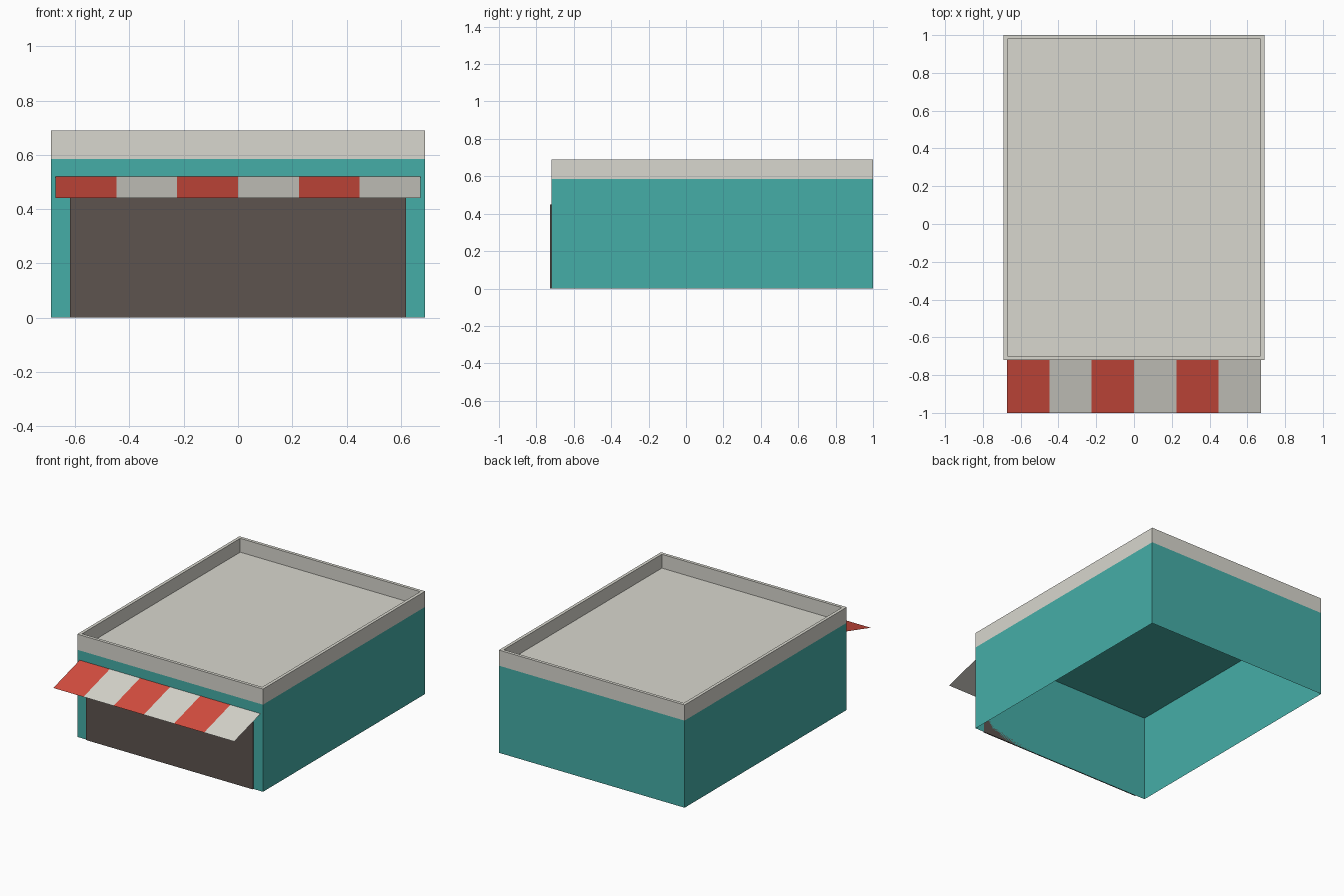
import bpy
import bmesh
from mathutils import Matrix, Vector

cube = bpy.data.objects.get("Cube")
if cube:
    bpy.data.objects.remove(cube, do_unlink=True)


def material(name, rgb):
    mat = bpy.data.materials.new(name)
    mat.use_nodes = True
    colour = (*rgb, 1)
    mat.diffuse_color = colour
    mat.node_tree.nodes["Principled BSDF"].inputs["Base Color"].default_value = colour
    return mat


TEAL = material("teal wall", (0.06, 0.42, 0.386))
GREY = material("warm light grey", (0.69, 0.68, 0.62))
RED = material("awning red", (0.67, 0.076, 0.051))
DARK = material("dark brown", (0.109, 0.087, 0.078))


def box_mesh(low, high):
    low, high = Vector(low), Vector(high)
    bm = bmesh.new()
    place = Matrix.Translation((low + high) / 2) @ Matrix.Diagonal((*(high - low), 1))
    bmesh.ops.create_cube(bm, size=1, matrix=place)
    return bm


def facing(bm, sign):
    return [f for f in bm.faces if f.normal.z * sign > 0.9]


def finish(bm, name, mats):
    mesh = bpy.data.meshes.new(name)
    bm.to_mesh(mesh)
    bm.free()
    for mat in mats:
        mesh.materials.append(mat)
    obj = bpy.data.objects.new(name, mesh)
    bpy.context.collection.objects.link(obj)
    return obj


HALF, FRONT, BACK = 0.69, -0.72, 1.0
WALL_TOP, TOP = 0.585, 0.69

# Walls: a shell that is open underneath
bm = box_mesh((-HALF, FRONT, 0), (HALF, BACK, WALL_TOP))
bmesh.ops.delete(bm, geom=facing(bm, -1), context='FACES')
finish(bm, "walls", [TEAL])

# Parapet with the roof deck sunk inside its rim
bm = box_mesh((-HALF, FRONT, WALL_TOP), (HALF, BACK, TOP))
bmesh.ops.delete(bm, geom=facing(bm, -1), context='FACES')
deck = facing(bm, 1)
bmesh.ops.inset_region(bm, faces=deck, thickness=0.03)
sunk = bmesh.ops.extrude_face_region(bm, geom=deck)["geom"]
bmesh.ops.delete(bm, geom=deck, context='FACES')
bmesh.ops.translate(bm, vec=(0, 0, 0.597 - TOP),
                    verts=[v for v in sunk if isinstance(v, bmesh.types.BMVert)])
finish(bm, "parapet_and_roof", [GREY])

# Wide shopfront opening as a thin plate
bm = box_mesh((-0.62, FRONT - 0.007, 0), (0.62, FRONT, 0.45))
finish(bm, "shopfront", [DARK])

# Striped awning: one sloping sheet, alternating red and grey
STRIPES, REACH = 6, 0.672
bm = bmesh.new()
rows = []
for i in range(STRIPES + 1):
    x = -REACH + 2 * REACH * i / STRIPES
    rows.append((bm.verts.new((x, -1, 0.44)), bm.verts.new((x, FRONT, 0.52))))
for i, (a, b) in enumerate(zip(rows, rows[1:])):
    face = bm.faces.new((a[0], b[0], b[1], a[1]))
    face.material_index = i % 2
finish(bm, "awning", [RED, GREY])
